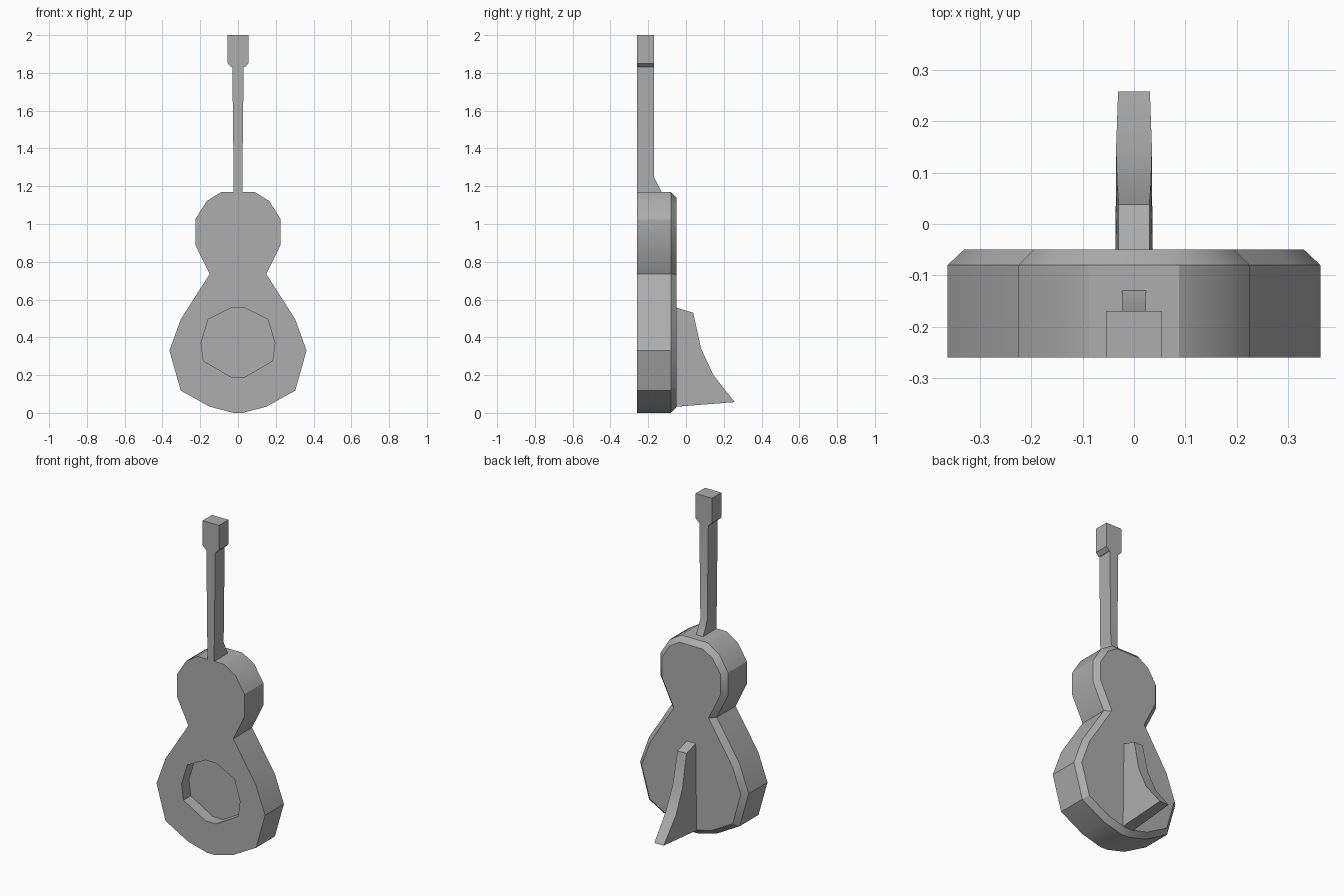
import bpy, bmesh, math
from mathutils import Vector

if "Cube" in bpy.data.objects:
    bpy.data.objects.remove(bpy.data.objects["Cube"])

FRONT, SIDE_BACK, BACK = -0.26, -0.08, -0.05


def loft(name, rings):
    """Skin a list of equal-length point rings and cap both ends."""
    bm = bmesh.new()
    loops = [[bm.verts.new(p) for p in ring] for ring in rings]
    n = len(rings[0])
    for a, b in zip(loops, loops[1:]):
        for i in range(n):
            j = (i + 1) % n
            bm.faces.new((a[i], a[j], b[j], b[i]))
    bm.faces.new(loops[0])
    bm.faces.new(loops[-1])
    bmesh.ops.recalc_face_normals(bm, faces=bm.faces)
    mesh = bpy.data.meshes.new(name)
    bm.to_mesh(mesh)
    bm.free()
    obj = bpy.data.objects.new(name, mesh)
    bpy.context.collection.objects.link(obj)
    return obj


def mirrored(half):
    """Close a right-hand (x, z) half outline, bottom to top, into a loop."""
    return half + [(-x, z) for x, z in reversed(half)]


def inset(pts, d):
    """Mitred inward offset of a counter-clockwise outline."""
    out = []
    for i, p in enumerate(pts):
        p = Vector(p)
        e1 = (p - Vector(pts[i - 1])).normalized()
        e2 = (Vector(pts[(i + 1) % len(pts)]) - p).normalized()
        n1, n2 = Vector((-e1.y, e1.x)), Vector((-e2.y, e2.x))
        out.append(p + (n1 + n2) * d / (1 + n1.dot(n2)))
    return out


def at_depth(pts, y):
    return [(p[0], y, p[1]) for p in pts]


# Body with a chamfered back rim
outline = mirrored([(0.025, 0), (0.15, 0.033), (0.303, 0.118), (0.363, 0.33),
                    (0.303, 0.495), (0.15, 0.735), (0.226, 0.89),
                    (0.226, 1.025), (0.165, 1.122), (0.088, 1.17)])
body = loft("body", [at_depth(outline, FRONT), at_depth(outline, SIDE_BACK),
                     at_depth(inset(outline, 0.03), BACK)])

# Sound hole recess
hole = mirrored([(0.035, 0.19), (0.183, 0.275), (0.195, 0.37),
                 (0.158, 0.495), (0.035, 0.557)])
cutter = loft("sound_hole_cutter", [at_depth(hole, FRONT - 0.1),
                                    at_depth(hole, FRONT + 0.07)])
cutter.hide_render = True
mod = body.modifiers.new("sound_hole", 'BOOLEAN')
mod.operation, mod.solver, mod.object = 'DIFFERENCE', 'EXACT', cutter
bpy.context.view_layer.objects.active = body
bpy.ops.object.modifier_apply(modifier=mod.name)
bpy.data.objects.remove(cutter)


def column(name, sections):
    """Stack rectangular sections given as (z, half width, back y)."""
    return loft(name, [[(-w, FRONT, z), (w, FRONT, z), (w, y, z), (-w, y, z)]
                       for z, w, y in sections])


# Neck with heel, and headstock
neck = column("neck", [(1.17, 0.023, -0.13), (1.25, 0.023, -0.17), (1.83, 0.03, -0.17)])
head = column("headstock", [(1.83, 0.033, -0.17), (1.85, 0.055, -0.17), (2.0, 0.055, -0.17)])

# Rear stand fin: (y, z, half width)
fin = [(BACK, 0.557, 0.03), (0.038, 0.53, 0.03), (0.08, 0.34, 0.033),
       (0.145, 0.2, 0.035), (0.258, 0.057, 0.031), (BACK, 0.033, 0.036)]
stand = loft("rear_stand", [[(s * w, y, z) for y, z, w in fin] for s in (-1, 1)])

# Dark grey, smooth across the shallow edges only
grey = bpy.data.materials.new("dark_grey")
grey.diffuse_color = (0.42, 0.42, 0.42, 1)
grey.use_nodes = True
grey.node_tree.nodes["Principled BSDF"].inputs["Base Color"].default_value = grey.diffuse_color
for obj in (body, neck, head, stand):
    obj.data.materials.clear()
    obj.data.materials.append(grey)
    obj.select_set(True)
bpy.context.view_layer.objects.active = body
bpy.ops.object.shade_smooth_by_angle(angle=math.radians(30))
